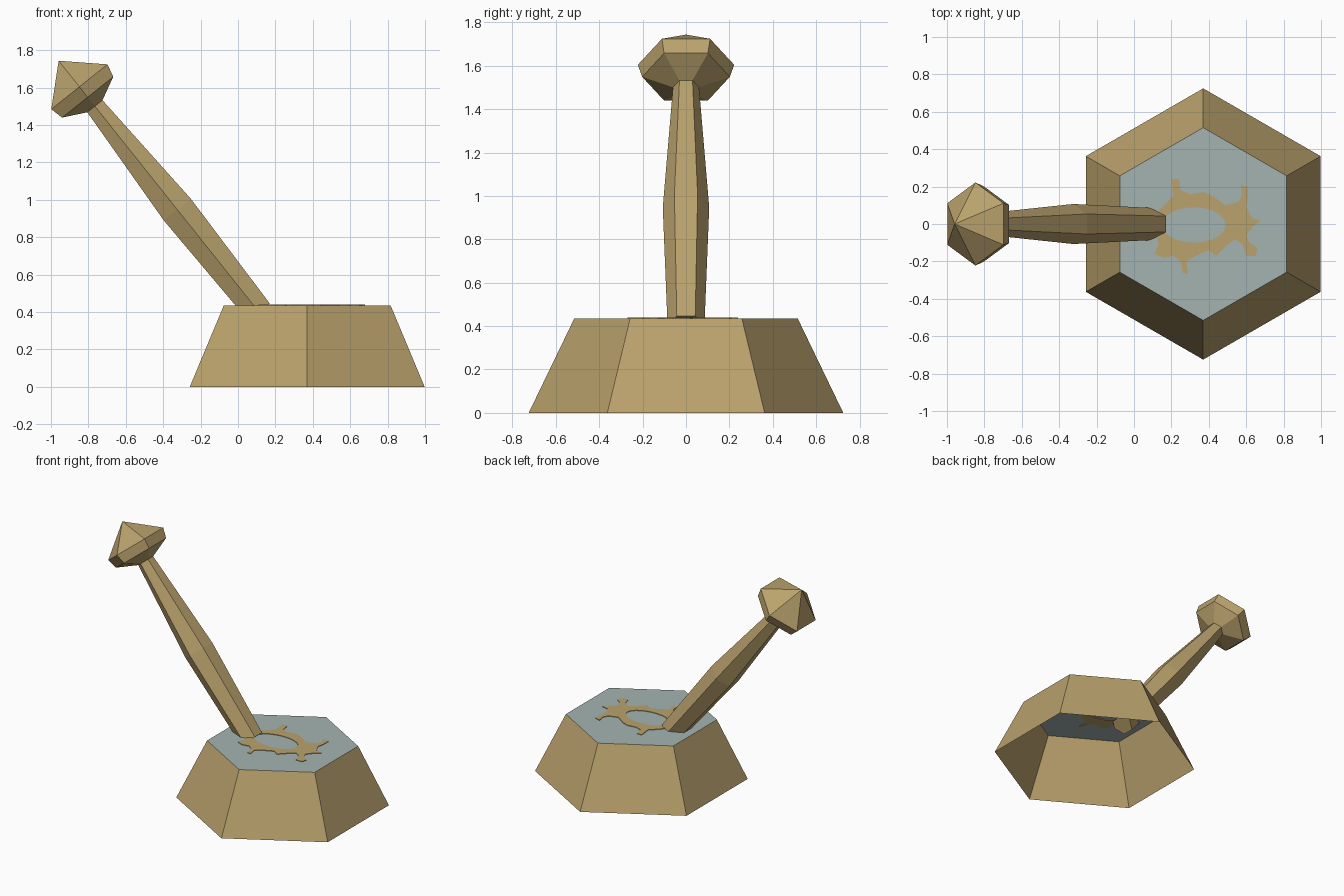
import bpy, bmesh, math
from mathutils import Vector

if "Cube" in bpy.data.objects:
    bpy.data.objects.remove(bpy.data.objects["Cube"])


def material(name, rgb):
    m = bpy.data.materials.new(name)
    m.diffuse_color = (*rgb, 1)
    m.use_nodes = True
    m.node_tree.nodes["Principled BSDF"].inputs["Base Color"].default_value = m.diffuse_color
    return m


BRASS = material("brass", (0.49, 0.36, 0.152))
GREY = material("pale_grey", (0.37, 0.455, 0.44))


def finish(name, bm, mat):
    me = bpy.data.meshes.new(name)
    bm.to_mesh(me)
    bm.free()
    me.materials.append(mat)
    ob = bpy.data.objects.new(name, me)
    bpy.context.collection.objects.link(ob)
    return ob


def hex_loft(name, origin, axis, profile, mat, cap_start=False, cap_end=False):
    """Six-sided loft along an axis in the xz plane; profile = (distance, radius)."""
    bm = bmesh.new()
    w = Vector(axis).normalized()
    u = Vector((0, 1, 0))
    v = u.cross(w)
    rings = []
    for t, r in profile:
        c = Vector(origin) + w * t
        if r == 0:
            rings.append([bm.verts.new(c)])
            continue
        rings.append([bm.verts.new(c + r * (math.cos(a) * u + math.sin(a) * v))
                      for a in (k * math.pi / 3 for k in range(6))])
    for a, b in zip(rings, rings[1:]):
        for i in range(6):
            j = (i + 1) % 6
            if len(b) == 1:
                bm.faces.new((a[i], a[j], b[0]))
            else:
                bm.faces.new((a[i], a[j], b[j], b[i]))
    if cap_start:
        bm.faces.new(rings[0][::-1])
    if cap_end:
        bm.faces.new(rings[-1])
    bm.normal_update()
    return finish(name, bm, mat)


# Hollow base skirt and its top plate
CX, TOP = 0.37, 0.435
hex_loft("base_skirt", (CX, 0, 0), (0, 0, 1), [(0, 0.725), (TOP, 0.515)], BRASS)
hex_loft("top_plate", (CX, 0, TOP), (0, 0, 1), [(0, 0.515)], GREY, cap_end=True)

# Tilted handle, thickest in the middle, and its faceted knob
FOOT, TILT = (0.112, 0, 0.40), (-0.877, 0, 1.10)
hex_loft("lever_handle", FOOT, TILT,
         [(0, 0.085), (0.70, 0.107), (1.407, 0.06)], BRASS, cap_start=True)
hex_loft("lever_knob", FOOT, TILT,
         [(1.407, 0.06), (1.469, 0.202), (1.54, 0.222), (1.718, 0)], BRASS, cap_start=True)

# Painted splash ring on the plate: ragged outer outline, oval hole
outline = [
    (.12, .06), (.17, .11), (.21, .15), (.20, .24), (.24, .24), (.25, .18), (.30, .16),
    (.37, .17), (.42, .15), (.49, .10), (.56, .12), (.58, .16), (.57, .21), (.61, .20),
    (.61, .14), (.60, .09), (.63, .03), (.68, .02), (.64, -.01), (.60, -.06),
    (.62, -.10), (.66, -.13), (.65, -.17), (.60, -.17), (.58, -.11), (.54, -.08),
    (.49, -.12), (.44, -.17), (.40, -.14), (.33, -.17), (.28, -.20), (.29, -.27),
    (.26, -.26), (.25, -.20), (.21, -.17), (.16, -.18), (.11, -.16), (.13, -.11),
    (.12, -.05), (.09, 0)]
hole = [(0.32 + 0.17 * math.cos(a), -0.005 + 0.095 * math.sin(a))
        for a in (k * math.tau / 20 for k in range(20))]
bm = bmesh.new()
edges = []
for loop in (outline, hole):
    vs = [bm.verts.new((x, y, TOP - 0.004)) for x, y in loop]
    edges += [bm.edges.new((vs[i - 1], vs[i])) for i in range(len(vs))]
bmesh.ops.triangle_fill(bm, edges=edges, use_beauty=True, normal=(0, 0, 1))
res = bmesh.ops.extrude_face_region(bm, geom=bm.faces[:], use_keep_orig=True)
bmesh.ops.translate(bm, vec=(0, 0, 0.008),
                    verts=[g for g in res["geom"] if isinstance(g, bmesh.types.BMVert)])
bmesh.ops.recalc_face_normals(bm, faces=bm.faces[:])
finish("painted_ring", bm, BRASS)
